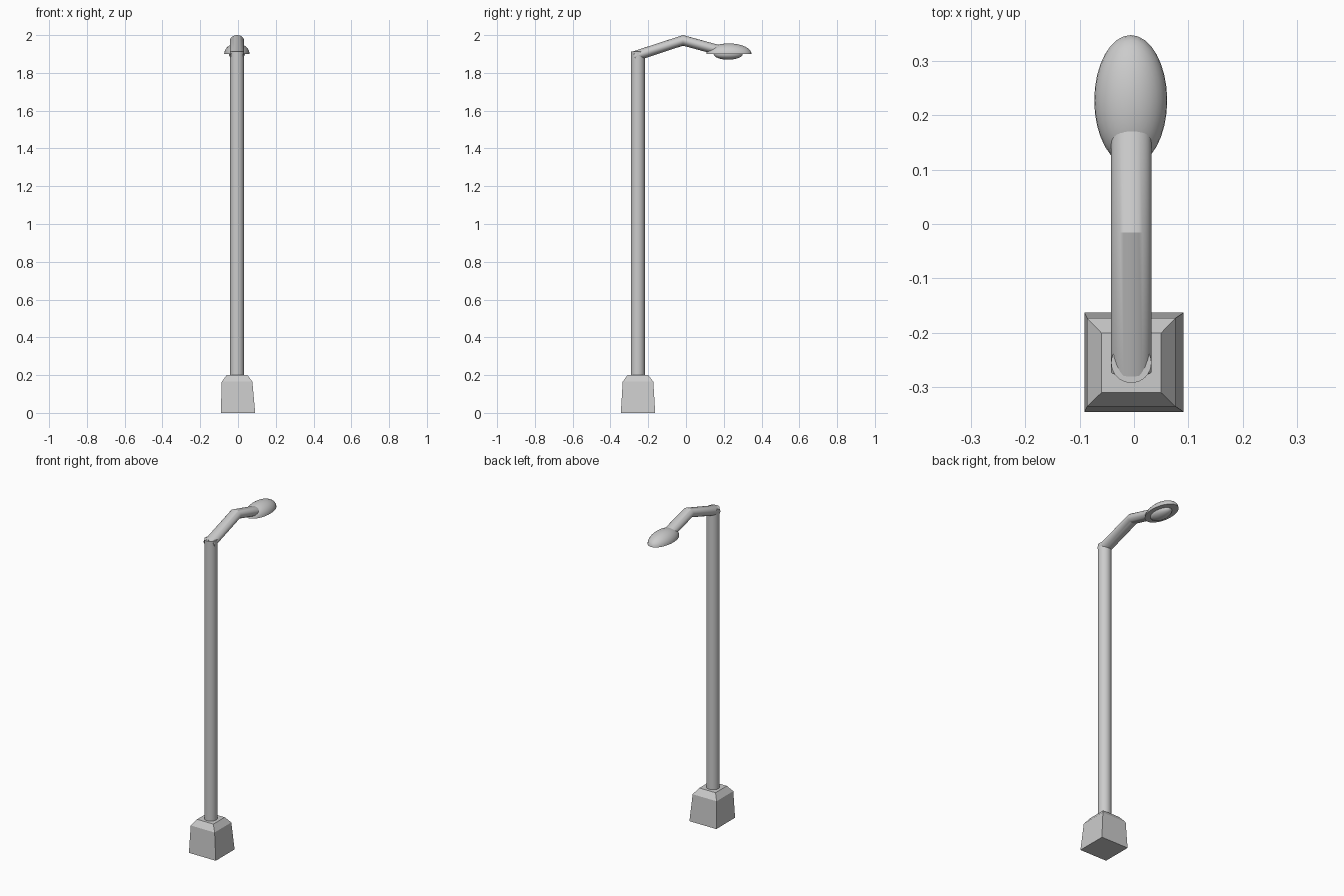
import bpy, bmesh, math

if "Cube" in bpy.data.objects:
    bpy.data.objects.remove(bpy.data.objects["Cube"])

CX, CY = -0.005, -0.255   # pole axis


def loft(name, rings, smooth=True):
    """Skin a list of equal-length point rings and cap both ends."""
    bm = bmesh.new()
    loops = [[bm.verts.new(p) for p in ring] for ring in rings]
    n = len(loops[0])
    for a, b in zip(loops, loops[1:]):
        for i in range(n):
            j = (i + 1) % n
            bm.faces.new((a[i], a[j], b[j], b[i]))
    bm.faces.new(loops[0][::-1])
    bm.faces.new(loops[-1])
    bmesh.ops.recalc_face_normals(bm, faces=bm.faces)
    return finish(name, bm, smooth)


def finish(name, bm, smooth):
    mesh = bpy.data.meshes.new(name)
    bm.to_mesh(mesh)
    bm.free()
    ob = bpy.data.objects.new(name, mesh)
    bpy.context.collection.objects.link(ob)
    if smooth:
        bpy.ops.object.select_all(action='DESELECT')
        ob.select_set(True)
        bpy.context.view_layer.objects.active = ob
        bpy.ops.object.shade_smooth_by_angle(angle=math.radians(30))
    return ob


def square(cx, cy, z, h):
    return [(cx + sx * h, cy + sy * h, z) for sx, sy in ((-1, -1), (1, -1), (1, 1), (-1, 1))]


def ellipse(center, rx, side, n=32):
    """Ring spanned by the x axis and a side vector (y, z)."""
    x, y, z = center
    out = []
    for i in range(n):
        a = 2 * math.pi * i / n
        c, s = math.cos(a), math.sin(a)
        out.append((x + rx * c, y + side[0] * s, z + side[1] * s))
    return out


def half_ellipsoid(name, center, radii, up):
    """Half ellipsoid with a flat closed face, domed up or down."""
    bm = bmesh.new()
    bmesh.ops.create_uvsphere(bm, u_segments=32, v_segments=16, radius=1)
    bmesh.ops.bisect_plane(bm, geom=bm.verts[:] + bm.edges[:] + bm.faces[:], dist=1e-4,
                           plane_co=(0, 0, 0), plane_no=(0, 0, -up), clear_outer=True)
    bmesh.ops.holes_fill(bm, edges=[e for e in bm.edges if e.is_boundary])
    bmesh.ops.scale(bm, vec=radii, verts=bm.verts)
    bmesh.ops.translate(bm, vec=center, verts=bm.verts)
    bmesh.ops.recalc_face_normals(bm, faces=bm.faces)
    return finish(name, bm, True)


# Tapered, bevelled footing
loft("base", [square(0, -0.254, 0, 0.091),
              square(CX, -0.254, 0.165, 0.081),
              square(CX, CY, 0.2, 0.055)], smooth=False)

# Upright pole
loft("pole", [ellipse((CX, CY, z), 0.037, (0.037, 0)) for z in (0.19, 1.912)])

# Bent, slightly flattened arm
loft("arm", [ellipse((CX, -0.272, 1.888), 0.037, (-0.008, 0.026)),
             ellipse((CX, -0.016, 1.972), 0.037, (0, 0.028)),
             ellipse((CX, 0.19, 1.916), 0.037, (0.006, 0.026))])

# Lamp head and the lens beneath it
half_ellipsoid("lamp_head", (-0.006, 0.227, 1.9), (0.067, 0.12, 0.056), 1)
half_ellipsoid("lamp_lens", (-0.006, 0.223, 1.9), (0.042, 0.077, 0.03), -1)
